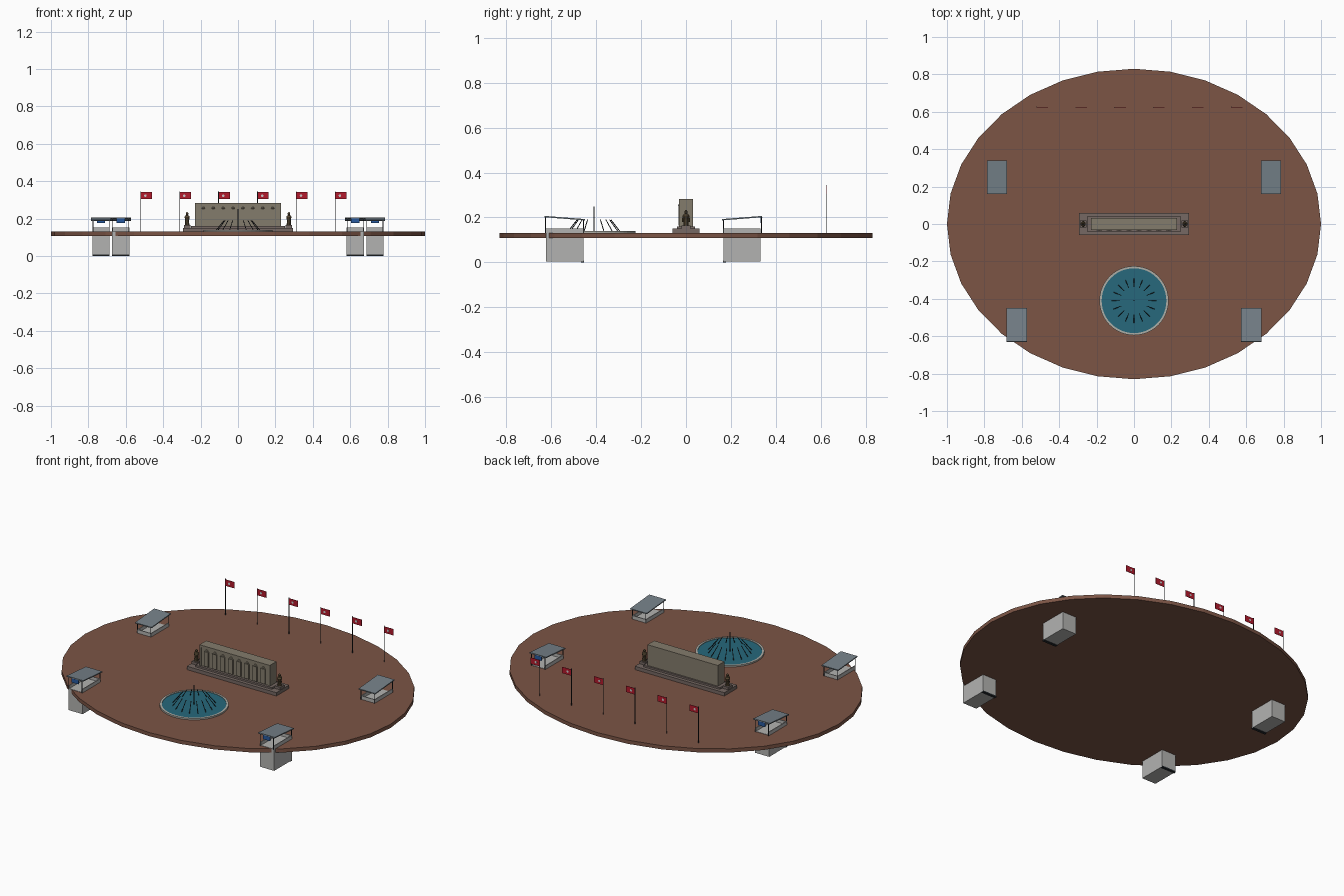
import bpy, bmesh
from math import sin, cos, pi, atan2
from mathutils import Vector

if "Cube" in bpy.data.objects:
    bpy.data.objects.remove(bpy.data.objects["Cube"])


def mat(name, r, g, b):
    m = bpy.data.materials.new(name)
    m.diffuse_color = (r, g, b, 1)
    m.use_nodes = True
    m.node_tree.nodes["Principled BSDF"].inputs["Base Color"].default_value = m.diffuse_color
    return m


BRICK = mat("brick", 0.20, 0.09, 0.06)
STONE = mat("stone", 0.23, 0.20, 0.15)
PLINTH = mat("plinth_stone", 0.18, 0.14, 0.125)
BRONZE = mat("bronze", 0.10, 0.07, 0.035)
WATER = mat("water", 0.02, 0.14, 0.20)
RIM = mat("rim", 0.42, 0.42, 0.38)
DARK = mat("dark_metal", 0.02, 0.025, 0.03)
ROOF = mat("roof_metal", 0.18, 0.22, 0.25)
CONCRETE = mat("concrete", 0.45, 0.45, 0.44)
RED = mat("red", 0.45, 0.01, 0.025)
BLUE = mat("blue", 0.02, 0.10, 0.35)
WHITE = mat("white", 0.85, 0.85, 0.85)


def finish(name, bm, m):
    bmesh.ops.recalc_face_normals(bm, faces=bm.faces)
    me = bpy.data.meshes.new(name)
    bm.to_mesh(me)
    bm.free()
    ob = bpy.data.objects.new(name, me)
    bpy.context.collection.objects.link(ob)
    me.materials.append(m)
    return ob


def box(name, x0, x1, y0, y1, z0, z1, m):
    y0, y1 = sorted((y0, y1))
    bm = bmesh.new()
    bmesh.ops.create_cube(bm, size=1)
    for v in bm.verts:
        v.co = (x1 if v.co.x > 0 else x0, y1 if v.co.y > 0 else y0, z1 if v.co.z > 0 else z0)
    return finish(name, bm, m)


def lathe(name, profile, centre, m, n=32, sx=1, sy=1):
    """Revolve (radius, z) points about the vertical axis, capped at both ends."""
    bm = bmesh.new()
    rings = [[bm.verts.new((centre[0] + r * sx * cos(2 * pi * i / n),
                            centre[1] + r * sy * sin(2 * pi * i / n), z))
              for i in range(n)] for r, z in profile]
    for a, b in zip(rings, rings[1:]):
        for i in range(n):
            j = (i + 1) % n
            bm.faces.new((a[i], a[j], b[j], b[i]))
    bm.faces.new(rings[0][::-1])
    bm.faces.new(rings[-1])
    return finish(name, bm, m)


def rod(name, p, q, r, m, n=6):
    p, q = Vector(p), Vector(q)
    d = q - p
    bm = bmesh.new()
    bmesh.ops.create_cone(bm, cap_ends=True, segments=n, radius1=r, radius2=r, depth=d.length)
    ob = finish(name, bm, m)
    ob.location = (p + q) / 2
    ob.rotation_euler = d.to_track_quat('Z', 'Y').to_euler()
    return ob


TOP = 0.13

# Oval plaza
lathe("plaza", [(1, 0.108), (1, TOP)], (0, 0), BRICK, 32, 1, 0.83)

# Monument: plinth, wall, cap and front relief columns
box("monument_plinth", -0.293, 0.293, -0.06, 0.06, TOP, 0.15, PLINTH)
box("monument_plinth_step", -0.25, 0.25, -0.04, 0.04, 0.15, 0.16, PLINTH)
box("monument_wall", -0.22, 0.22, -0.026, 0.03, 0.16, 0.272, STONE)
box("monument_cap", -0.23, 0.23, -0.031, 0.031, 0.27, 0.283, STONE)
for s in (-1, 1):
    box("wall_end", s * 0.225 - 0.005, s * 0.225 + 0.005, -0.031, 0.031, 0.16, 0.272, STONE)
for i in range(8):
    x = (i - 3.5) * 0.053
    box("relief_column", x - 0.014, x + 0.014, -0.034, -0.02, 0.165, 0.252, STONE)
    lathe("relief_head", [(0.004, 0.25), (0.009, 0.255), (0.004, 0.263)], (x, -0.026), STONE, 8)

# End pedestals and standing figures
for s in (-1, 1):
    x = s * 0.272
    box("figure_pedestal", x - 0.018, x + 0.018, -0.02, 0.02, 0.15, 0.165, PLINTH)
    lathe("figure_body", [(0.012, 0.165), (0.010, 0.19), (0.014, 0.208), (0.011, 0.216),
                          (0.004, 0.218)], (x, 0), BRONZE, 10)
    lathe("figure_head", [(0.003, 0.216), (0.007, 0.222), (0.007, 0.228), (0.003, 0.234)],
          (x, 0), BRONZE, 10)
    for t in (-1, 1):
        rod("figure_arm", (x, t * 0.012, 0.208), (x, t * 0.014, 0.18), 0.004, BRONZE)

# Fountain: rim, water and ring of inward-leaning jets
FY = -0.41
lathe("fountain_rim", [(0.185, TOP), (0.185, 0.139), (0.173, 0.139), (0.173, 0.132)],
      (0, FY), RIM, 48)
lathe("fountain_water", [(0.174, TOP), (0.174, 0.136)], (0, FY), WATER, 48)
for i in range(16):
    a = 2 * pi * i / 16
    rod("water_jet", (0.118 * cos(a), FY + 0.118 * sin(a), 0.135),
        (0.075 * cos(a), FY + 0.075 * sin(a), 0.19), 0.002, DARK)
rod("centre_jet", (0, FY, 0.135), (0, FY, 0.25), 0.003, DARK, 8)

# Row of flags
for i in range(6):
    x = (i - 2.5) * 0.208
    rod("flag_pole", (x, 0.625, TOP), (x, 0.625, 0.345), 0.002, DARK)
    box("flag", x + 0.002, x + 0.06, 0.624, 0.626, 0.304, 0.341, RED)
    rod("flag_disc", (x + 0.025, 0.6232, 0.3225), (x + 0.025, 0.6268, 0.3225), 0.007, WHITE, 12)


def shelter(cx, cy, d):
    """Underground entrance; d is the y direction of its open, higher end."""
    hw, hl, t = 0.046, 0.083, 0.005
    inner, outer = cy - d * hl, cy + d * hl
    box("entrance_shaft", cx - hw, cx + hw, inner, outer, 0.004, 0.132, CONCRETE)
    box("shaft_foot", cx - hw, cx + hw, inner - d * 0.003, inner + d * 0.012, 0, 0.008, DARK)
    for s in (-1, 1):
        x = cx + s * (hw - t / 2)
        box("entrance_side_wall", x - t / 2, x + t / 2, inner, outer, 0.13, 0.151, CONCRETE)
        rod("inner_post", (x, inner, TOP), (x, inner, 0.19), 0.002, DARK)
        rod("outer_post", (x, cy + d * 0.086, TOP), (x, cy + d * 0.086, 0.202), 0.002, DARK)
    box("entrance_end_wall", cx - hw, cx + hw, inner, inner + d * t, 0.13, 0.151, CONCRETE)
    # Sloped roof
    roof = box("entrance_roof", -0.054, 0.054, -0.09, 0.09, -0.003, 0.003, ROOF)
    roof.location = (cx, cy, 0.197)
    roof.rotation_euler.x = d * atan2(0.014, 0.18)
    # Hanging sign at the open end
    y = cy + d * 0.086
    box("entrance_sign", cx - 0.022, cx + 0.022, y - 0.003, y + 0.003, 0.176, 0.2, BLUE)


for s in (-1, 1):
    shelter(s * 0.732, 0.25, 1)
    shelter(s * 0.627, -0.54, -1)
